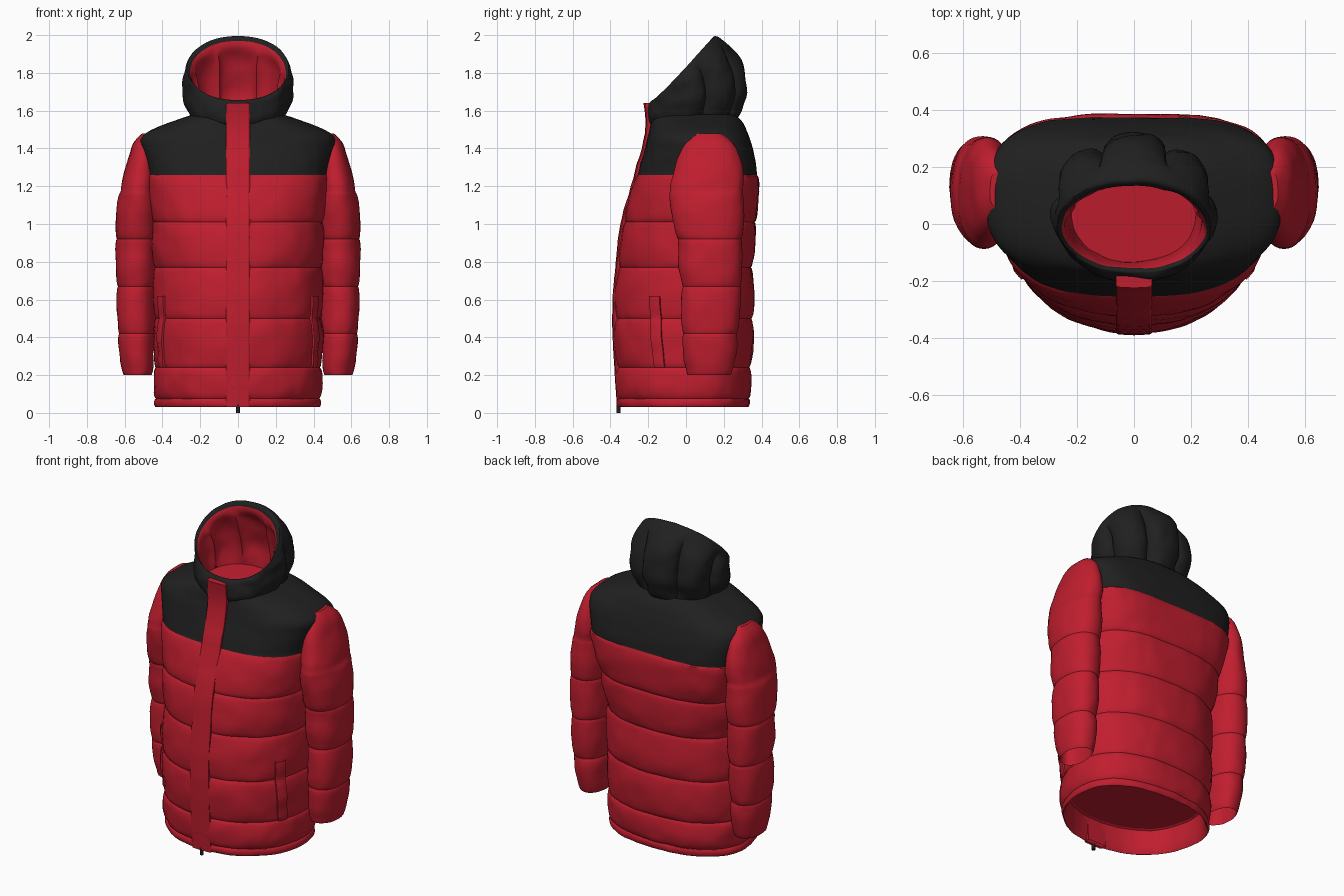
import bpy, bmesh, math
from mathutils import Vector, noise

if "Cube" in bpy.data.objects:
    bpy.data.objects.remove(bpy.data.objects["Cube"])


def material(name, rgb):
    m = bpy.data.materials.new(name)
    m.diffuse_color = (*rgb, 1)
    m.use_nodes = True
    m.node_tree.nodes["Principled BSDF"].inputs["Base Color"].default_value = m.diffuse_color
    return m


RED = material("red_fabric", (0.53, 0.013, 0.028))
BLACK = material("black_fabric", (0.0145, 0.0145, 0.0145))


def spline(table, z):
    """Smooth interpolation of rows whose first entry is the height."""
    z = min(max(z, table[0][0]), table[-1][0])
    i = 0
    while i < len(table) - 2 and z > table[i + 1][0]:
        i += 1
    p1, p2 = table[i], table[i + 1]
    p0, p3 = table[max(i - 1, 0)], table[min(i + 2, len(table) - 1)]
    h = p2[0] - p1[0]
    t = (z - p1[0]) / h
    out = []
    for k in range(1, len(p1)):
        m1 = (p2[k] - p0[k]) / (p2[0] - p0[0]) * h
        m2 = (p3[k] - p1[k]) / (p3[0] - p1[0]) * h
        out.append((2*t**3 - 3*t*t + 1) * p1[k] + (t**3 - 2*t*t + t) * m1
                   + (3*t*t - 2*t**3) * p2[k] + (t**3 - t*t) * m2)
    return out


def clamp(v):
    return min(max(v, 0), 1)


def power(v, n):
    return math.copysign(abs(v) ** (2 / n), v)


def quilt(seams, z, depth):
    """Padding bulge between neighbouring stitch lines."""
    for a, b in zip(seams, seams[1:]):
        if a <= z <= b:
            return depth * max(math.sin(math.pi * (z - a) / (b - a)), 0) ** 0.5
    return 0


def heights(seams, steps=10):
    """Heights crowded towards the stitch lines."""
    zs = [seams[0]]
    for a, b in zip(seams, seams[1:]):
        zs += [a + (b - a) * (1 - math.cos(math.pi * k / steps)) / 2 for k in range(1, steps + 1)]
    return zs


def crease(p, size=0.007):
    x, y, z = p
    return (noise.noise(Vector((x * 7, y * 7, z * 11))) +
            0.5 * noise.noise(Vector((x * 19, y * 19, z * 15 + 5)))) * size


def loft(name, rows, mats, closed=True, cap_top=False, rule=None, mirror=False, angle=30):
    bm = bmesh.new()
    grid = [[bm.verts.new(p) for p in row] for row in rows]
    n = len(rows[0])
    for i in range(len(grid) - 1):
        for j in range(n if closed else n - 1):
            k = (j + 1) % n
            f = bm.faces.new((grid[i][j], grid[i][k], grid[i + 1][k], grid[i + 1][j]))
            if rule:
                f.material_index = rule(f.calc_center_median(), i)
    if cap_top:
        bm.faces.new(grid[-1])
    mesh = bpy.data.meshes.new(name)
    bm.to_mesh(mesh)
    bm.free()
    ob = bpy.data.objects.new(name, mesh)
    bpy.context.collection.objects.link(ob)
    for m in mats:
        mesh.materials.append(m)
    bpy.ops.object.select_all(action='DESELECT')
    ob.select_set(True)
    bpy.context.view_layer.objects.active = ob
    bpy.ops.object.shade_smooth_by_angle(angle=math.radians(angle))
    if mirror:
        mod = ob.modifiers.new("mirror", 'MIRROR')
        mod.use_mirror_merge = False
    return ob


# Torso: height, half width, front y, back y
BODY = [(0.03, .43, -.35, .325), (0.24, .432, -.36, .335), (0.5, .435, -.37, .345),
        (0.77, .437, -.35, .345), (1.01, .447, -.32, .36), (1.26, .48, -.255, .375),
        (1.38, .505, -.222, .358), (1.45, .518, -.205, .338), (1.49, .475, -.195, .322),
        (1.53, .385, -.188, .305), (1.56, .30, -.18, .28), (1.58, .24, -.17, .25)]
YOKE = 1.26
BODY_SEAMS = [0.03, 0.075, 0.24, 0.5, 0.77, 1.01, YOKE]


def body_point(a, z, off=0.0):
    hx, yf, yb = spline(BODY, z)
    s, c = math.sin(a), math.cos(a)
    # squarer across the chest, rounder again over the shoulders
    upper = clamp((z - 0.8) / 0.45) - 0.6 * clamp((z - 1.38) / 0.12)
    n = 2.15 + 0.7 * upper if c > 0 else 2.3 + 1.5 * upper
    yc = 0.04 + 0.06 * upper
    x = hx * power(s, n)
    y = yc - (yc - yf if c > 0 else yb - yc) * power(c, n)
    r = off + quilt(BODY_SEAMS, z, 0.016 if z > 0.08 else 0.01)
    r += crease((x, y, z)) * (1 if z < YOKE else 0.5)
    return (x + r * s, y - r * c, z)


N = 112
ring = [2 * math.pi * j / N for j in range(N)]
body_rows = [[body_point(a, z, o)[:2] + (z,) for a in ring]
             for z, o in ((0.18, -.04), (0.09, -.03), (0.045, -.02))]
body_rows += [[body_point(a, z) for a in ring] for z in heights(BODY_SEAMS)]
body_rows += [[body_point(a, YOKE + 0.32 * k / 20) for a in ring] for k in range(1, 21)]
loft("padded_torso", body_rows, [RED, BLACK], rule=lambda c, i: int(c.z > YOKE))

# Lining closing the torso above the hem, facing down
loft("hem_lining", [[body_point(a, 0.178, o)[:2] + (z,) for a in reversed(ring)]
                    for z, o in ((0.178, -.038), (0.185, -.05))], [RED], cap_top=True)

# Sleeves: height, inner x, outer x, front y, back y
SLEEVE = [(0.20, .458, .602, .01, .24), (0.42, .45, .626, -.015, .27), (0.67, .443, .636, -.018, .285),
          (0.92, .435, .64, -.04, .292), (1.17, .43, .622, -.085, .30), (1.30, .43, .595, -.06, .30),
          (1.40, .44, .565, -.015, .265), (1.45, .45, .54, .015, .225), (1.48, .46, .508, .06, .18)]
SLEEVE_SEAMS = [0.20, 0.42, 0.67, 0.92, 1.17]


def sleeve_point(a, z, off=0.0):
    x0, x1, y0, y1 = spline(SLEEVE, z)
    s, c = math.sin(a), math.cos(a)
    x = (x0 + x1) / 2 + (x1 - x0) / 2 * power(s, 2.2)
    y = (y0 + y1) / 2 - (y1 - y0) / 2 * power(c, 2.2)
    r = off + quilt(SLEEVE_SEAMS, z, 0.011) + crease((x, y, z))
    return (x + r * s, y - r * c, z)


ring = [2 * math.pi * j / 48 for j in range(48)]
sleeve_rows = [[sleeve_point(a, z, o) for a in ring] for z, o in ((0.34, -.03), (0.23, -.012))]
sleeve_rows += [[sleeve_point(a, z) for a in ring]
                for z in heights(SLEEVE_SEAMS) + [1.17 + 0.31 * k / 12 for k in range(1, 13)]]
loft("sleeve", sleeve_rows, [RED], cap_top=True, mirror=True)

# Hood: step, half width, front y, front z, back y, back z; outside up to the rim, then lining down
HOOD = [(0, .21, -.17, 1.49, .25, 1.53), (1, .25, -.205, 1.545, .285, 1.60),
        (2, .285, -.205, 1.595, .315, 1.72), (3, .29, -.195, 1.63, .29, 1.85),
        (4, .285, -.18, 1.65, .23, 1.94), (5, .27, -.165, 1.655, .155, 1.995),
        (6, .245, -.15, 1.63, .135, 1.94), (7, .24, -.14, 1.60, .175, 1.86),
        (8, .235, -.135, 1.57, .215, 1.70), (9, .22, -.135, 1.54, .215, 1.57)]


def hood_point(a, u):
    rx, yf, zf, yb, zb = spline(HOOD, u)
    s, c = math.sin(a), math.cos(a)
    t = (1 - c) / 2
    x, y, z = rx * power(s, 2.15), yf + (yb - yf) * t, zf + (zb - zf) * t
    # gathered pleats around the back, fading at the hem and the rim
    fade = 0
    if u < 4.3:
        fade = max(0, math.sin(math.pi * u / 4.3)) ** 0.7
    elif u > 6:
        fade = 0.6 * max(0, math.sin(math.pi * (u - 6) / 3))
    back = clamp((t - 0.4) / 0.25)
    r = fade * back * (0.06 * abs(math.cos(3.5 * (a - math.pi))) ** 0.6 - 0.05)
    r += crease((x, y, z), 0.012 if u < 4.2 else 0.006)
    return (x + r * s, y - r * c, z)


ring = [2 * math.pi * j / N for j in range(N)]
hood_rows = [[hood_point(a, k / 5) for a in ring] for k in range(46)]
loft("hood", hood_rows, [BLACK, RED], rule=lambda c, i: int(i >= 28), angle=40)

# Lining closing the neck inside the hood, facing down
loft("neck_lining", [[hood_point(a, u) for a in reversed(ring)] for u in (8.95, 9)], [RED], cap_top=True)

# Front placket strip covering the zip
PLACKET = [(0.03, -.362), (0.24, -.377), (0.5, -.388), (0.77, -.372), (1.01, -.342), (1.26, -.272),
           (1.40, -.232), (1.50, -.213), (1.58, -.215), (1.64, -.222)]
placket_rows = []
for k in range(41):
    z = 0.03 + 1.61 * k / 40
    y = spline(PLACKET, z)[0] + crease((0, 0, z), 0.005)
    placket_rows.append([(x, y + d, z) for x, d in
                         ((-.064, .04), (-.064, .006), (-.056, 0), (0, -.003), (.056, 0), (.064, .006), (.064, .04))])
loft("front_placket", placket_rows, [RED], cap_top=True)

# Upright pocket welts on both sides
welt_rows = []
for k in range(25):
    z = 0.24 + 0.38 * k / 24
    lean = 3 * (1 - k / 24)
    welt_rows.append([body_point(math.radians(d + lean), z, o) for d, o in
                      ((58, -.02), (58.3, .01), (62, .014), (66.7, .01), (67, -.02))])
loft("pocket_welt", welt_rows, [RED], closed=False, mirror=True)

# Zip pull hanging below the hem
bpy.ops.mesh.primitive_cylinder_add(vertices=12, radius=0.011, depth=0.045, location=(0, -.357, 0.0225))
pull = bpy.context.object
pull.name = "zip_pull"
pull.data.materials.append(BLACK)
